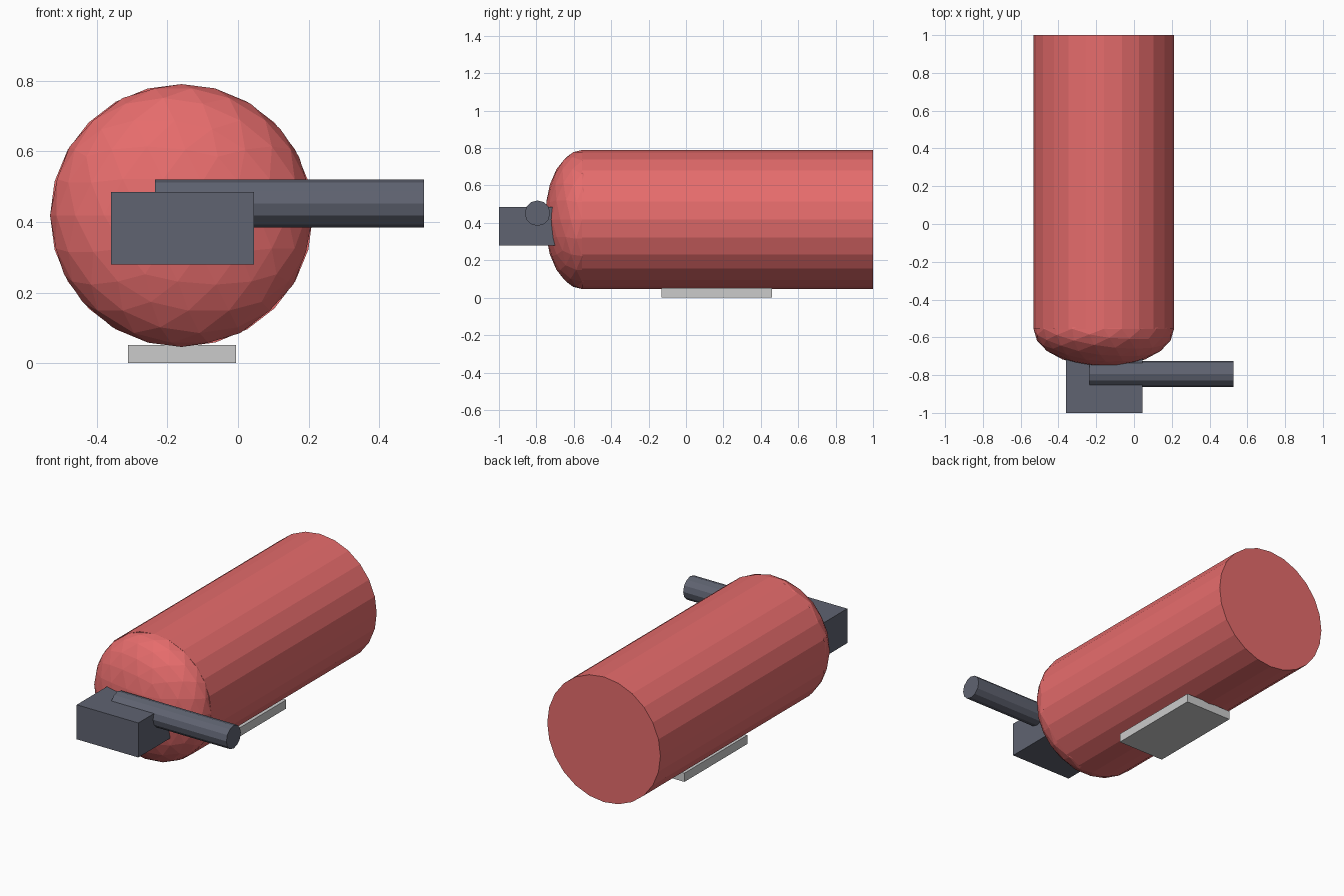
import bpy
from math import pi

if "Cube" in bpy.data.objects:
    bpy.data.objects.remove(bpy.data.objects["Cube"])


def material(name, rgb):
    mat = bpy.data.materials.new(name)
    mat.diffuse_color = (*rgb, 1)
    mat.use_nodes = True
    mat.node_tree.nodes["Principled BSDF"].inputs["Base Color"].default_value = mat.diffuse_color
    return mat


def finish(name, mat=None):
    obj = bpy.context.object
    obj.name = name
    if mat:
        obj.data.materials.append(mat)
    return obj


def box(name, x, y, z, mat=None):
    bounds = (x, y, z)
    bpy.ops.mesh.primitive_cube_add(size=1, location=[(a + b) / 2 for a, b in bounds])
    obj = finish(name, mat)
    obj.scale = [b - a for a, b in bounds]
    return obj


def rod(name, sides, radius, length, location, rotation, mat):
    bpy.ops.mesh.primitive_cylinder_add(vertices=sides, radius=radius, depth=length,
                                        location=location, rotation=rotation)
    return finish(name, mat)


red = material("red_paint", (0.79, 0.15, 0.15))
dark = material("dark_metal", (0.115, 0.125, 0.165))

CX, CZ, R = -0.16, 0.418, 0.372
DOME_Y = -0.555

# Tank body along y, flat at the back
rod("tank_body", 24, R, 1 - DOME_Y, (CX, (1 + DOME_Y) / 2, CZ), (pi / 2, 0, 0), red)

# Flattened dome on the front end
bpy.ops.mesh.primitive_ico_sphere_add(subdivisions=3, radius=1, location=(CX, DOME_Y, CZ))
finish("tank_dome", red).scale = (R, 0.2, R)

# Valve block pushed into the dome, with a sideways outlet pipe
box("valve_block", (-0.36, 0.045), (-1.0, -0.64), (0.28, 0.485), dark)
rod("outlet_pipe", 12, 0.068, 0.762, (0.146, -0.794, 0.452), (0, pi / 2, 0), dark)

# Foot plate under the tank
box("foot_plate", (-0.312, -0.005), (-0.13, 0.46), (0, 0.052))
